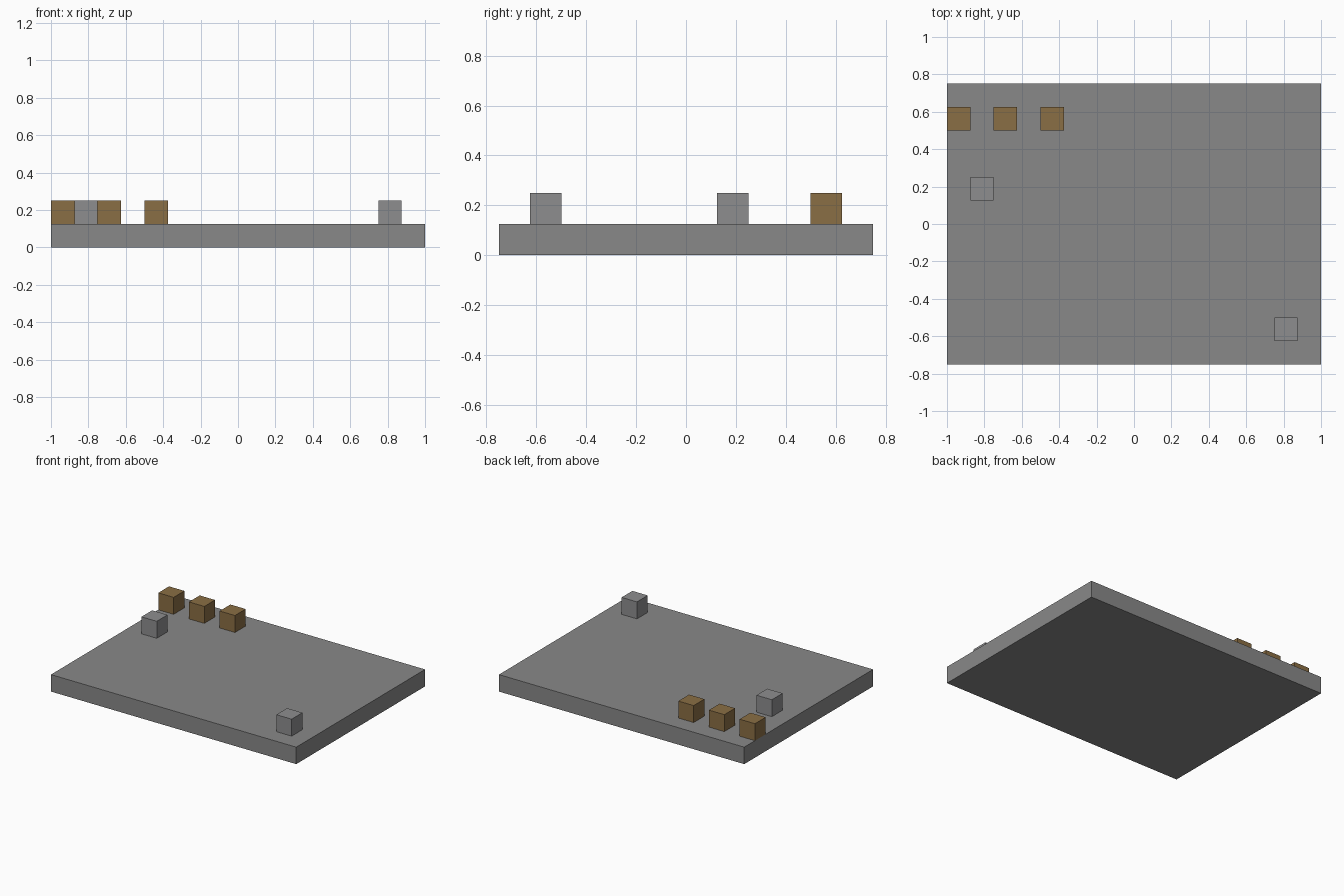
import bpy
import bmesh
from mathutils import Vector

default = bpy.data.objects.get("Cube")
if default:
    bpy.data.objects.remove(default, do_unlink=True)

U = 0.125  # one grid cell


def make_material(name, rgb):
    mat = bpy.data.materials.new(name)
    mat.use_nodes = True
    color = (*rgb, 1.0)
    mat.diffuse_color = color
    mat.node_tree.nodes["Principled BSDF"].inputs["Base Color"].default_value = color
    return mat


def make_box(name, corner, size, mat):
    """Box with its lowest corner and size given in grid cells."""
    bm = bmesh.new()
    bmesh.ops.create_cube(bm, size=1)
    bmesh.ops.translate(bm, verts=bm.verts, vec=(0.5, 0.5, 0.5))
    bmesh.ops.scale(bm, verts=bm.verts, vec=Vector(size) * U)
    mesh = bpy.data.meshes.new(name)
    bm.to_mesh(mesh)
    bm.free()
    mesh.materials.append(mat)
    obj = bpy.data.objects.new(name, mesh)
    obj.location = Vector(corner) * U
    bpy.context.collection.objects.link(obj)
    return obj


stone = make_material("stone grey", (0.25, 0.25, 0.25))
light_stone = make_material("light stone grey", (0.27, 0.27, 0.275))
wood = make_material("wood brown", (0.255, 0.156, 0.058))

# Floor slab
make_box("floor_slab", (-8, -6, 0), (16, 12, 1), stone)

# Row of wooden blocks along the back
for i in range(3):
    make_box(f"wooden_block_{i + 1}", (-8 + 2 * i, 4, 1), (1, 1, 1), wood)

# Loose stone blocks
make_box("stone_block_right", (-7, 1, 1), (1, 1, 1), light_stone)
make_box("stone_block_left", (6, -5, 1), (1, 1, 1), light_stone)
